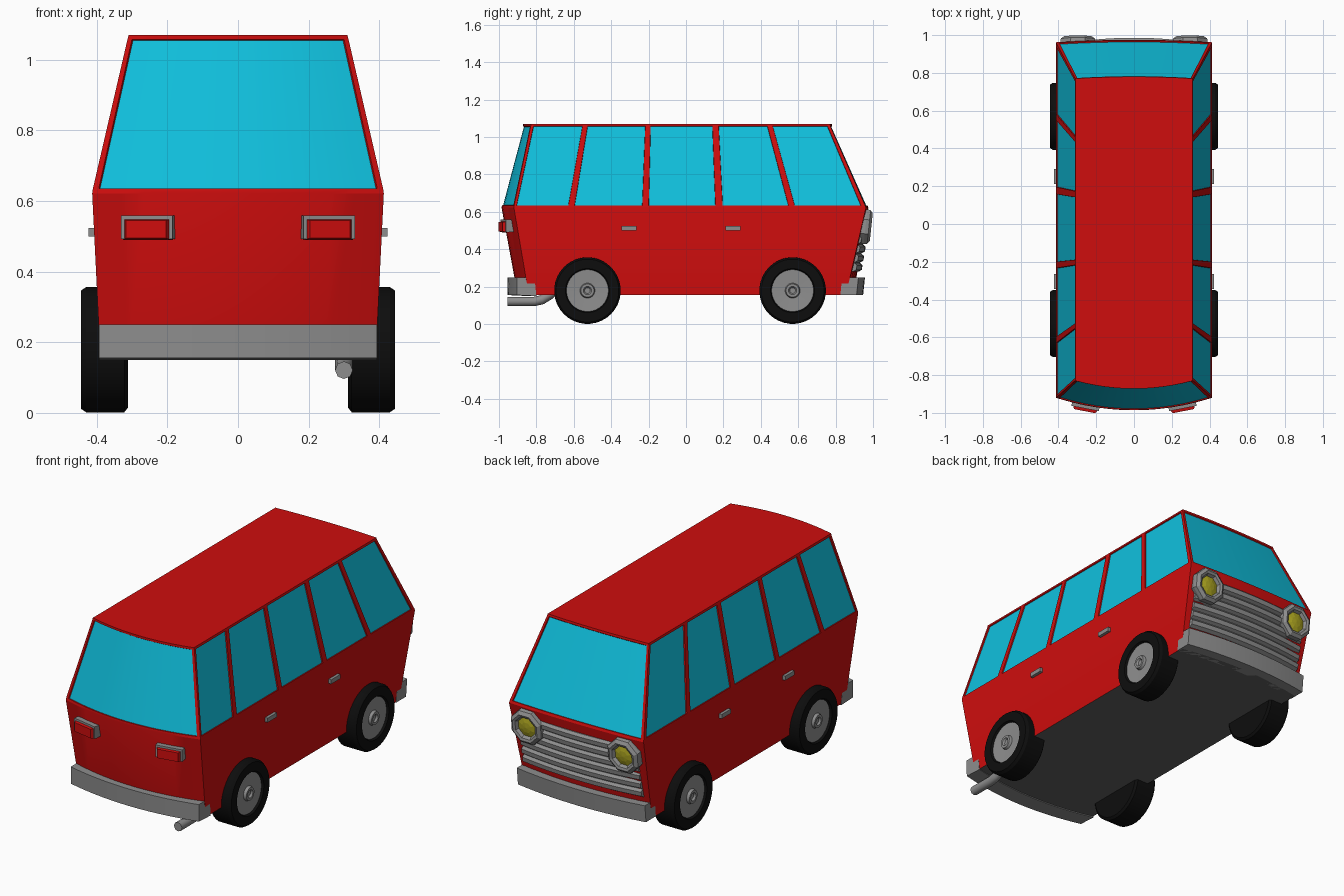
import bpy, bmesh, math
from mathutils import Matrix, Vector

if "Cube" in bpy.data.objects:
    bpy.data.objects.remove(bpy.data.objects["Cube"])


def material(name, r, g, b):
    m = bpy.data.materials.new(name)
    m.diffuse_color = (r, g, b, 1)
    m.use_nodes = True
    m.node_tree.nodes["Principled BSDF"].inputs["Base Color"].default_value = m.diffuse_color
    return m


RED = material("red_paint", 0.62, 0.004, 0.004)
GLASS = material("cyan_glass", 0.005, 0.53, 0.73)
GREY = material("grey_metal", 0.27, 0.27, 0.27)
BLACK = material("black_rubber", 0.004, 0.004, 0.004)
DARK = material("dark_underside", 0.12, 0.12, 0.12)
YELLOW = material("yellow_lamp", 0.42, 0.38, 0.015)


def finish(name, bm, mats, smooth=None, recalc=True):
    if recalc:
        bmesh.ops.recalc_face_normals(bm, faces=bm.faces[:])
    me = bpy.data.meshes.new(name)
    bm.to_mesh(me)
    bm.free()
    for m in mats:
        me.materials.append(m)
    if smooth:
        for p in me.polygons:
            p.use_smooth = True
        me.set_sharp_from_angle(angle=math.radians(smooth))
    ob = bpy.data.objects.new(name, me)
    bpy.context.collection.objects.link(ob)
    return ob


def lathe(name, profile, segs, matrix, mats, smooth=None):
    """profile: (radius, height, material index of the band that starts here)"""
    bm = bmesh.new()
    rings = []
    for r, h, _ in profile:
        rings.append([bm.verts.new((r * math.cos(a), r * math.sin(a), h)) for a in
                      (2 * math.pi * (k + 0.5) / segs for k in range(segs))])
    for i in range(len(rings) - 1):
        for k in range(segs):
            n = (k + 1) % segs
            f = bm.faces.new((rings[i][k], rings[i][n], rings[i + 1][n], rings[i + 1][k]))
            f.material_index = profile[i][2]
    bmesh.ops.remove_doubles(bm, verts=bm.verts[:], dist=1e-5)
    bm.transform(matrix)
    return finish(name, bm, mats, smooth)


def box(name, loc, size, mat, rot_z=0, taper=1):
    """Box whose -y face may be tapered."""
    bm = bmesh.new()
    bmesh.ops.create_cube(bm, size=1)
    for v in bm.verts:
        if v.co.y < 0:
            v.co.x *= taper
            v.co.z *= taper
        v.co = Vector(a * b for a, b in zip(v.co, size))
    bm.transform(Matrix.Translation(loc) @ Matrix.Rotation(rot_z, 4, 'Z'))
    return finish(name, bm, [mat])


def arc_sweep(name, profile, half_w, bulge, sign, segs=14):
    """Sweep a closed (y, z) profile across the bowed front or rear."""
    bm = bmesh.new()
    rings = []
    for k in range(segs + 1):
        u = -1 + 2 * k / segs
        rings.append([bm.verts.new((u * half_w, sign * (y - bulge * u * u), z))
                      for y, z in profile])
    n = len(profile)
    for a, b in zip(rings, rings[1:]):
        for i in range(n):
            bm.faces.new((a[i], a[(i + 1) % n], b[(i + 1) % n], b[i]))
    bm.faces.new(rings[0])
    bm.faces.new(rings[-1])
    return finish(name, bm, [GREY], 25)


# Body shell: stacked outlines, window panes inset into the upper band
LEVELS = [  # z, half width, rear y, rear bulge, front y, front bulge
    (0.155, 0.39, -0.84, 0.06, 0.855, 0.04),
    (0.622, 0.413, -0.92, 0.066, 0.962, 0.013),
    (0.635, 0.411, -0.918, 0.066, 0.957, 0.013),
    (1.058, 0.313, -0.83, 0.042, 0.772, 0.01),
    (1.07, 0.31, -0.83, 0.042, 0.77, 0.01)]
LOW = [-0.906, -0.628, -0.596, -0.233, -0.2, 0.158, 0.195, 0.548, 0.58, 0.935]
HIGH = [-0.816, -0.553, -0.527, -0.217, -0.19, 0.142, 0.174, 0.436, 0.463, 0.757]
ACROSS = [1] + [0.96 * (1 - k / 6) for k in range(13)] + [-1]


def outline(z, w, yr, br, yf, bf):
    t = min(max((z - 0.635) / 0.423, 0), 1)
    cols = [0] + [(1 - t) * (a + 0.918) / 1.875 + t * (b + 0.83) / 1.602
                  for a, b in zip(LOW, HIGH)] + [1]
    ys = [yr + c * (yf - yr) for c in cols]
    pts = [(w, y, z) for y in ys]
    pts += [(w * u, yf + bf * (1 - u * u), z) for u in ACROSS[1:-1]]
    pts += [(-w, y, z) for y in reversed(ys)]
    pts += [(-w * u, yr - br * (1 - u * u), z) for u in ACROSS[1:-1]]
    return pts


bm = bmesh.new()
rings = [[bm.verts.new(p) for p in outline(*lv)] for lv in LEVELS]
n = len(rings[0])
bands = []
for a, b in zip(rings, rings[1:]):
    bands.append([bm.faces.new((a[i], a[(i + 1) % n], b[(i + 1) % n], b[i])) for i in range(n)])
bm.faces.new(rings[-1])
floor = bm.faces.new(rings[0][::-1])
floor.material_index = 1
bm.normal_update()
arc = len(ACROSS) - 1
upper = bands[2]
sides = [upper[s + i] for s in (0, 11 + arc) for i in (1, 3, 5, 7, 9)]
screens = [upper[s + 1:s + arc - 1] for s in (11, 22 + arc)]
bmesh.ops.inset_individual(bm, faces=sides, thickness=0.002, depth=-0.006)
for s in screens:
    bmesh.ops.inset_region(bm, faces=s, thickness=0.002, depth=-0.006, use_even_offset=True)
for f in sides + screens[0] + screens[1]:
    f.material_index = 2
finish("van_body", bm, [RED, DARK, GLASS], 20, recalc=False)

# Bumpers
arc_sweep("rear_bumper", [(0.955, 0.25), (0.953, 0.155), (0.85, 0.15), (0.86, 0.25)], 0.393, 0.05, -1)
arc_sweep("front_bumper", [(0.957, 0.25), (0.947, 0.155), (0.86, 0.155), (0.87, 0.25)], 0.393, 0.035, 1)

# Louvred grille
bars, z0, z1 = 6, 0.28, 0.575
step = (z1 - z0) / bars
louvres = []
for k in range(bars):
    for dz, out in ((0, 0.004), (0.2, 0.02), (0.7, 0.02), (0.95, 0.004)):
        z = z0 + (k + dz) * step
        louvres.append((0.897 + (z - 0.155) * 0.17 + out, z))
arc_sweep("grille", louvres + [(0.92, z1), (0.87, z0)], 0.365, 0.03, 1)

# Wheels
TYRE = [(0, 0.312, 0), (0.165, 0.312, 0), (0.178, 0.322, 0), (0.178, 0.43, 0), (0.168, 0.445, 0),
        (0.118, 0.445, 0), (0.112, 0.434, 1), (0.04, 0.43, 1), (0.035, 0.445, 1),
        (0.022, 0.445, 1), (0.015, 0.435, 1), (0, 0.435, 1)]
for side, sx in (("right", 1), ("left", -1)):
    for end, y in (("rear", -0.527), ("front", 0.57)):
        m = Matrix.Translation((0, y, 0.179)) @ Matrix.Rotation(sx * math.pi / 2, 4, 'Y')
        lathe(f"{end}_{side}_wheel", TYRE, 36, m, [BLACK, GREY], 30)

    # Octagonal headlight with yellow lens
    m = Matrix.Translation((sx * 0.297, 0.93, 0.524)) @ Matrix.Rotation(math.radians(-96), 4, 'X')
    lathe(f"{side}_headlight",
          [(0, -0.03, 0), (0.09, -0.03, 0), (0.101, 0.03, 0), (0.098, 0.048, 0), (0.08, 0.061, 0),
           (0.066, 0.056, 0), (0.056, 0.04, 1), (0.03, 0.047, 1), (0, 0.05, 1)], 8, m, [GREY, YELLOW])

    # Tail light: grey housing and red lens
    box(f"{side}_tail_housing", (sx * 0.254, -0.952, 0.526), (0.148, 0.05, 0.066), GREY, sx * 0.19)
    box(f"{side}_tail_lens", (sx * 0.258, -0.976, 0.52), (0.144, 0.03, 0.062), RED, sx * 0.19, 0.8)

    # Door handles
    for end, y in (("rear", -0.305), ("front", 0.252)):
        box(f"{end}_{side}_handle", (sx * 0.412, y, 0.512), (0.024, 0.08, 0.024), GREY)

# Exhaust pipe
cu = bpy.data.curves.new("exhaust_pipe", 'CURVE')
cu.dimensions = '3D'
cu.bevel_depth = 0.025
cu.bevel_resolution = 2
cu.use_fill_caps = True
sp = cu.splines.new('POLY')
path = [(-0.955, 0.121), (-0.81, 0.121), (-0.77, 0.13), (-0.73, 0.155), (-0.7, 0.18)]
sp.points.add(len(path) - 1)
for p, (y, z) in zip(sp.points, path):
    p.co = (0.3, y, z, 1)
cu.materials.append(GREY)
bpy.context.collection.objects.link(bpy.data.objects.new("exhaust_pipe", cu))
